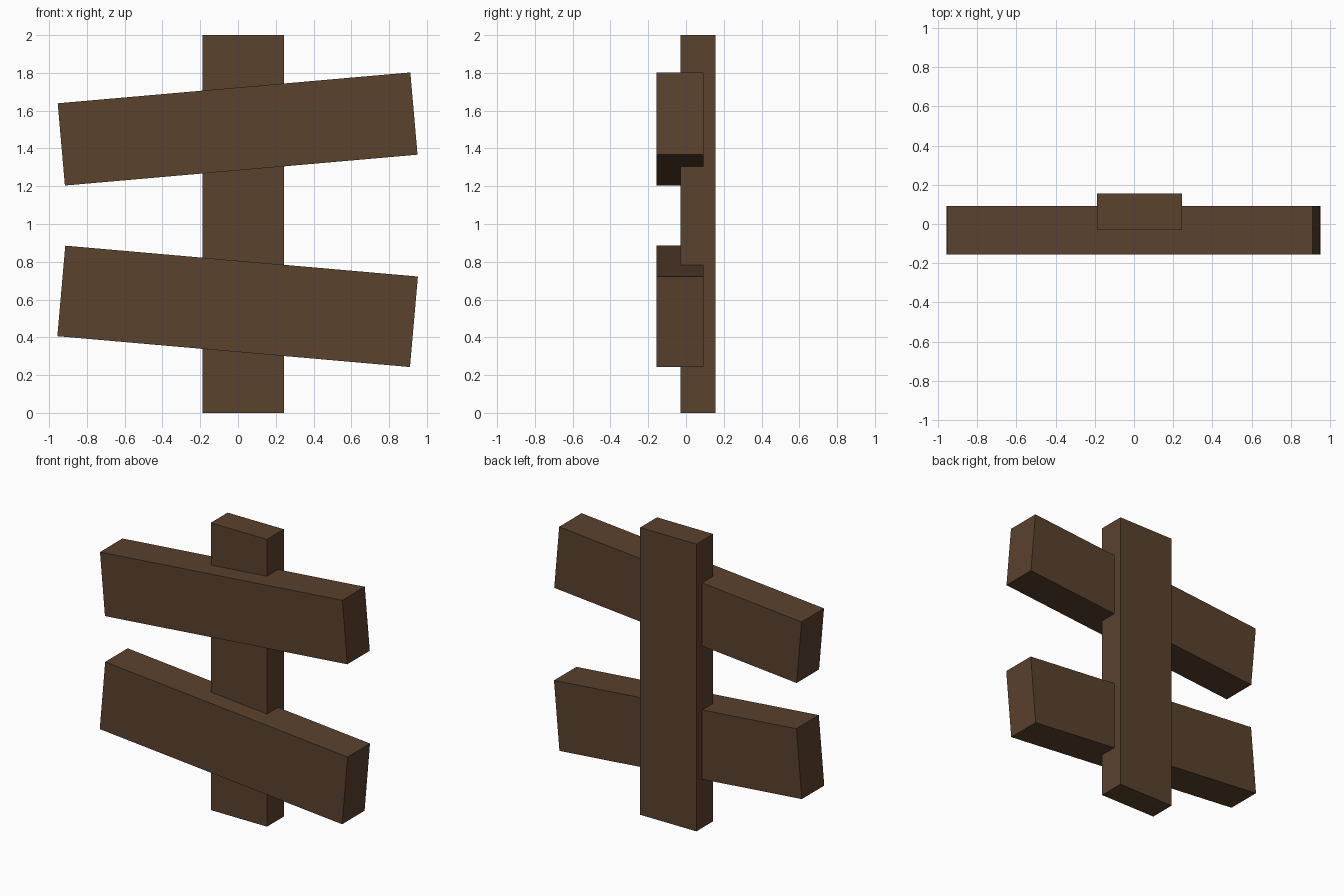
import bpy
import math

if "Cube" in bpy.data.objects:
    bpy.data.objects.remove(bpy.data.objects["Cube"])

wood = bpy.data.materials.new("dark_brown_wood")
wood.diffuse_color = (0.102, 0.054, 0.027, 1.0)
wood.use_nodes = True
wood.node_tree.nodes["Principled BSDF"].inputs["Base Color"].default_value = wood.diffuse_color


def beam(name, centre, size, tilt=0.0):
    """Rectangular timber, tilted in the front plane (positive raises the right end)."""
    bpy.ops.mesh.primitive_cube_add(size=1, location=centre)
    ob = bpy.context.object
    ob.name = name
    ob.scale = size
    ob.rotation_euler = (0, -math.radians(tilt), 0)
    bpy.ops.object.transform_apply(location=False, rotation=False, scale=True)
    ob.data.materials.append(wood)
    return ob


# Upright post, slightly right of centre, behind the planks
beam("post", (0.028, 0.0625, 1.0), (0.433, 0.185, 2.0))

# Two crooked planks let into the front of the post
beam("upper_plank", (-0.002, -0.0315, 1.503), (1.874, 0.247, 0.437), 5)
beam("lower_plank", (-0.002, -0.0315, 0.564), (1.874, 0.247, 0.481), -5)
